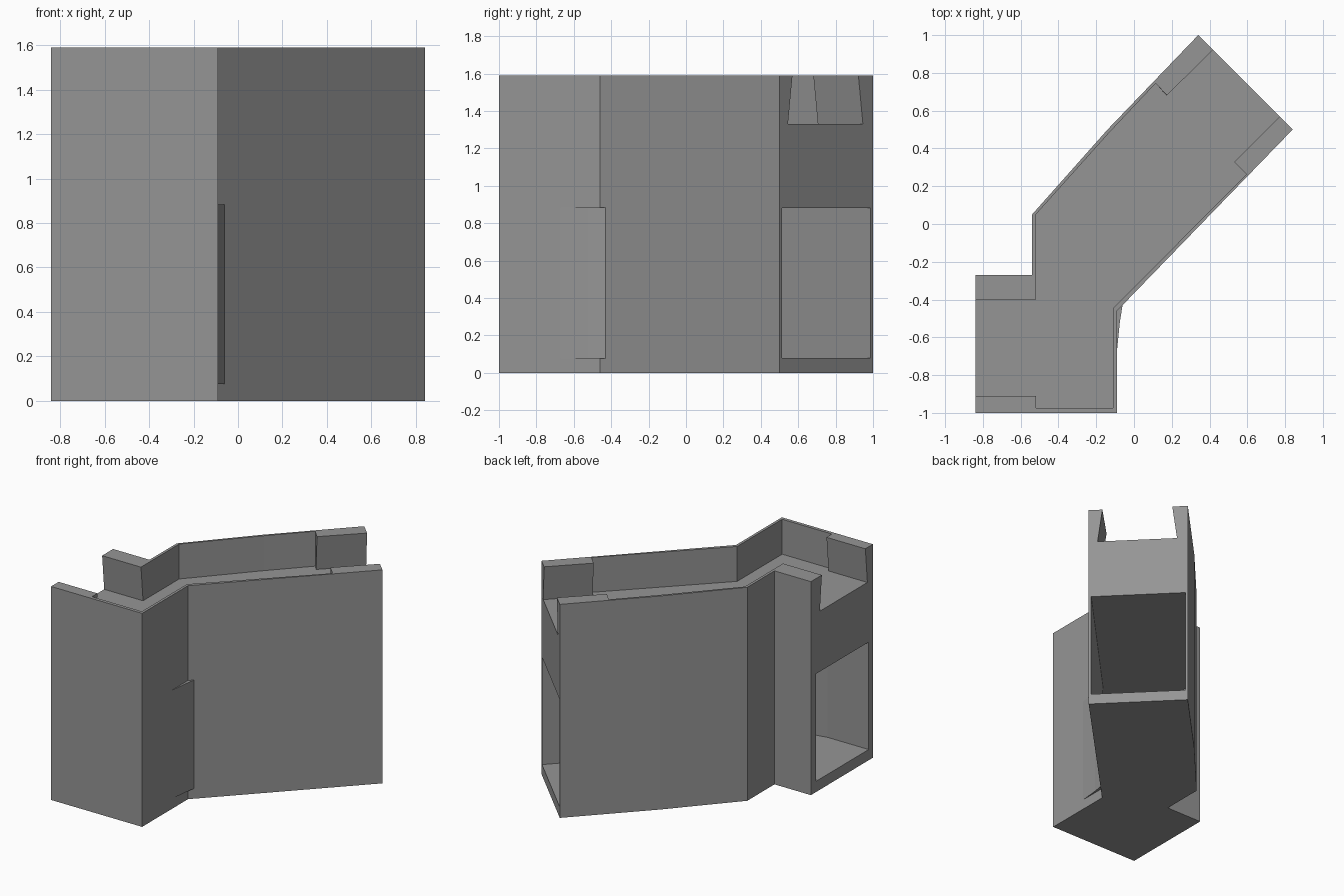
import bpy, bmesh

if "Cube" in bpy.data.objects:
    bpy.data.objects.remove(bpy.data.objects["Cube"])

HEIGHT = 1.59


def loft(name, low, high, z0, z1):
    """Closed solid between a lower and an upper outline."""
    bm = bmesh.new()
    a = [bm.verts.new((x, y, z0)) for x, y in low]
    b = [bm.verts.new((x, y, z1)) for x, y in high]
    n = len(a)
    bm.faces.new(a[::-1])
    bm.faces.new(b)
    for i in range(n):
        j = (i + 1) % n
        bm.faces.new((a[i], a[j], b[j], b[i]))
    bmesh.ops.recalc_face_normals(bm, faces=bm.faces)
    mesh = bpy.data.meshes.new(name)
    bm.to_mesh(mesh)
    bm.free()
    obj = bpy.data.objects.new(name, mesh)
    bpy.context.collection.objects.link(obj)
    return obj


def combine(target, other, operation):
    """Apply a boolean and drop the helper."""
    mod = target.modifiers.new(other.name, 'BOOLEAN')
    mod.operation = operation
    mod.solver = 'EXACT'
    mod.object = other
    other.hide_render = True
    bpy.context.view_layer.objects.active = target
    bpy.ops.object.modifier_apply(modifier=mod.name)
    bpy.data.objects.remove(other, do_unlink=True)


# Bent block
outline = [(-.84, -1), (-.09, -1), (-.09, -.46), (.84, .5), (.34, 1),
           (-.14, .5), (-.54, .05), (-.54, -.27), (-.84, -.27)]
body = loft("bent_passage", outline, outline, 0, HEIGHT)

# Slight swelling where the tunnel bend pushes through the outer wall
swell = [(-.14, -.69), (-.092, -.69), (-.085, -.62), (-.075, -.52),
         (-.06, -.425), (-.03, -.36), (-.14, -.36)]
combine(body, loft("wall_swelling", swell, swell, .076, .884), 'UNION')

# Lower tunnel, open at both ends
tunnel = [(-.95, -.95), (-.5, -.95), (-.3, -.91), (-.17, -.82), (-.115, -.7),
          (-.1, -.62), (-.088, -.52), (-.074, -.43), (.825, .51), (.925, .61),
          (.45, 1.085), (.35, .985), (-.12, .495), (-.525, .04),
          (-.525, -.22), (-.53, -.3), (-.6, -.33), (-.95, -.33)]
combine(body, loft("tunnel_cutter", tunnel, tunnel, .08, .88), 'DIFFERENCE')

# Upper trough: thin walls, with thick undercut lips at both ends
inner_wall = [(-.52, .05), (-.13, .485), (.115, .745)]
outer_wall = [(.595, .263), (-.11, -.445), (-.11, -.975), (-.52, -.975)]


def trough(s):
    """Trough outline with the lips thinned by s."""
    return ([(-.95, -.4 + s), (-.52, -.4 + s)] + inner_wall
            + [(.175 - s, .68 + s), (.52 - s, 1.02 + s), (.87 + s, .67 - s),
               (.53 + s, .33 - s)]
            + outer_wall + [(-.52, -.91 - s), (-.95, -.91 - s)])


combine(body, loft("trough_cutter", trough(.025), trough(0), 1.33, HEIGHT + .01),
        'DIFFERENCE')

# Dark grey finish
grey = bpy.data.materials.new("dark_grey")
grey.diffuse_color = (.3, .3, .3, 1)
grey.use_nodes = True
grey.node_tree.nodes["Principled BSDF"].inputs["Base Color"].default_value = grey.diffuse_color
body.data.materials.clear()
body.data.materials.append(grey)
for face in body.data.polygons:
    face.material_index = 0
